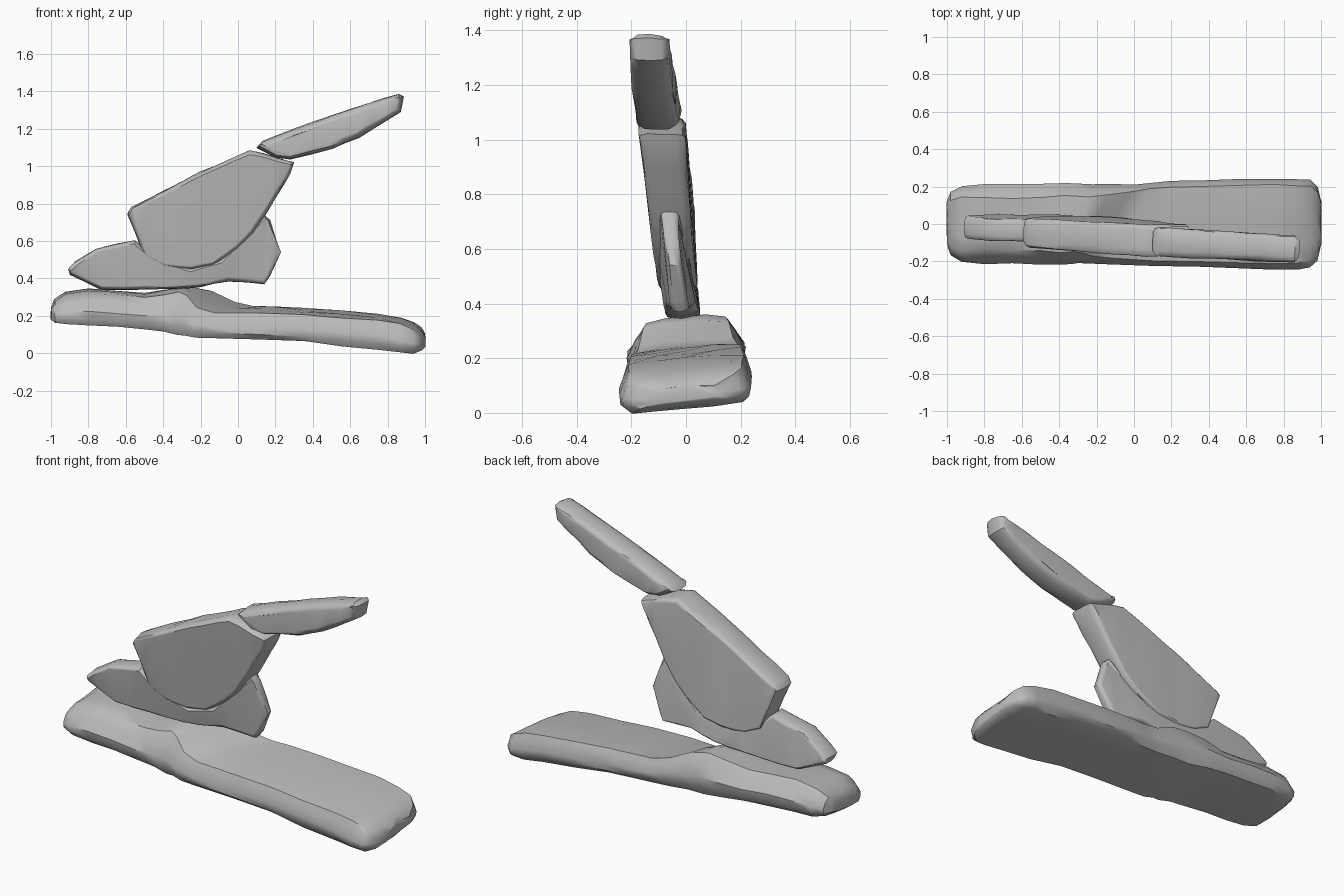
import bpy, bmesh, math, random
from mathutils import Vector

random.seed(4)
if "Cube" in bpy.data.objects:
    bpy.data.objects.remove(bpy.data.objects["Cube"])

# Single grey stone material
stone = bpy.data.materials.new("stone grey")
stone.use_nodes = True
grey = (0.5, 0.5, 0.5, 1)
stone.diffuse_color = grey
stone.node_tree.nodes["Principled BSDF"].inputs["Base Color"].default_value = grey


def skin(name, rings, rough):
    """Bridge closed rings into a capped, slightly rough solid."""
    bm = bmesh.new()
    loops = []
    for ring in rings:
        loops.append([bm.verts.new([c + random.uniform(-rough, rough) for c in p])
                      for p in ring])
    for a, b in zip(loops, loops[1:]):
        n = len(a)
        for i in range(n):
            j = (i + 1) % n
            bm.faces.new((a[i], a[j], b[j], b[i]))
    caps = [bm.faces.new(loops[0][::-1]), bm.faces.new(loops[-1])]
    bmesh.ops.triangulate(bm, faces=caps)
    bmesh.ops.recalc_face_normals(bm, faces=bm.faces)
    mesh = bpy.data.meshes.new(name)
    bm.to_mesh(mesh)
    bm.free()
    mesh.materials.append(stone)
    ob = bpy.data.objects.new(name, mesh)
    bpy.context.collection.objects.link(ob)
    bpy.ops.object.select_all(action="DESELECT")
    ob.select_set(True)
    bpy.context.view_layer.objects.active = ob
    bpy.ops.object.shade_smooth_by_angle(angle=math.radians(38))
    # Broad faces stay flat while the rims shade softly
    flat = ob.modifiers.new("flat_faces", "WEIGHTED_NORMAL")
    flat.keep_sharp = True


def densify(points, step):
    """Add points along the long sides of a closed outline."""
    out = []
    for a, b in zip(points, points[1:] + points[:1]):
        a, b = Vector(a), Vector(b)
        n = max(1, round((b - a).length / step))
        out += [a.lerp(b, k / n) for k in range(n)]
    return out


def inset(points, d):
    """Move a clockwise outline inwards by d."""
    out = []
    for i, p in enumerate(points):
        t = (points[(i + 1) % len(points)] - points[i - 1]).normalized()
        out.append(p + Vector((t.y, -t.x)) * d)
    return out


def slab(name, outline, thick, centre, edge):
    """Upright stone: a front outline with rounded rims, half thickness and lean by position."""
    pts = densify(outline, 0.1)
    rings = []
    for depth, cut in ((-1, 1), (-0.9, 0.5), (-0.6, 0.1), (0, 0),
                       (0.6, 0.1), (0.9, 0.5), (1, 1)):
        rings.append([(p.x, centre(q.x, q.y) + depth * thick(q.x, q.y), p.y)
                      for p, q in zip(inset(pts, cut * edge), pts)])
    skin(name, rings, 0.003)


# Base stone: x, bottom, top, half width, top width ratio
stations = [
    (-1.0, 0.19, 0.24, 0.12, 0.8), (-0.98, 0.175, 0.28, 0.17, 0.75),
    (-0.92, 0.165, 0.32, 0.205, 0.7), (-0.8, 0.16, 0.34, 0.212, 0.65),
    (-0.65, 0.155, 0.33, 0.212, 0.65), (-0.5, 0.145, 0.315, 0.214, 0.65),
    (-0.38, 0.125, 0.335, 0.217, 0.7), (-0.28, 0.11, 0.35, 0.212, 0.7),
    (-0.21, 0.105, 0.33, 0.212, 0.72), (-0.12, 0.1, 0.265, 0.214, 0.8),
    (-0.02, 0.098, 0.24, 0.218, 0.85), (0.15, 0.088, 0.24, 0.228, 0.86),
    (0.35, 0.078, 0.23, 0.232, 0.86), (0.55, 0.056, 0.217, 0.24, 0.86),
    (0.75, 0.035, 0.202, 0.242, 0.86), (0.87, 0.02, 0.18, 0.243, 0.85),
    (0.94, 0.016, 0.15, 0.235, 0.85), (0.98, 0.025, 0.125, 0.195, 0.85),
    (1.0, 0.042, 0.095, 0.12, 0.85)]


def section(x, low, high, half, top):
    side = [(0, -1), (0.45, -1), (0.85, -0.96), (0.97, -0.6), (1, -0.1),
            (0.5 + top / 2, 0.5), (top, 0.92), (top / 2, 1), (0, 1)]
    loop = side + [(-u, v) for u, v in side[-2:0:-1]]
    ring = []
    for u, v in loop:
        y = u * half
        z = (low + high) / 2 + v * (high - low) / 2 + 0.09 * y
        skew = 0.6 * y * math.exp(-((x + 0.08) / 0.22) ** 2)
        ring.append((x + skew, y, z))
    return ring


skin("base_stone", [section(*s) for s in stations], 0.004)

# Lower wedge stone lying on the base, thinning towards its raised corner
slab("lower_stone", [
    (-0.91, 0.45), (-0.87, 0.49), (-0.76, 0.56), (-0.55, 0.605), (-0.45, 0.52),
    (-0.25, 0.46), (-0.1, 0.5), (0.02, 0.62), (0.14, 0.74), (0.17, 0.71),
    (0.23, 0.54), (0.17, 0.41), (0.14, 0.37), (-0.05, 0.385), (-0.2, 0.355),
    (-0.3, 0.345), (-0.5, 0.34), (-0.73, 0.34), (-0.9, 0.42)],
    lambda x, z: 0.06 - 0.035 * max(0, x + 0.1) / 0.33,
    lambda x, z: -0.025 - 0.015 * x - 0.1 * (z - 0.4), 0.022)

# Large middle slab leaning on the wedge
slab("middle_stone", [
    (-0.59, 0.745), (-0.57, 0.78), (-0.2, 0.97), (0.06, 1.085), (0.14, 1.07),
    (0.3, 1.02), (0.28, 0.96), (0.2, 0.83), (0.14, 0.73), (0.08, 0.64),
    (0, 0.56), (-0.13, 0.47), (-0.25, 0.445), (-0.4, 0.46), (-0.5, 0.51),
    (-0.55, 0.64)],
    lambda x, z: 0.07 + 0.025 * (z - 0.45),
    lambda x, z: -0.04 - 0.025 * x - 0.08 * (z - 0.5), 0.022)

# Slender top stone pointing up to the left
slab("top_stone", [
    (0.1, 1.1), (0.13, 1.135), (0.3, 1.2), (0.5, 1.27), (0.7, 1.34),
    (0.86, 1.385), (0.885, 1.37), (0.87, 1.29), (0.8, 1.245), (0.65, 1.155),
    (0.5, 1.09), (0.28, 1.035), (0.2, 1.045)],
    lambda x, z: 0.08 - 0.01 * x,
    lambda x, z: -0.09 - 0.05 * x, 0.032)
